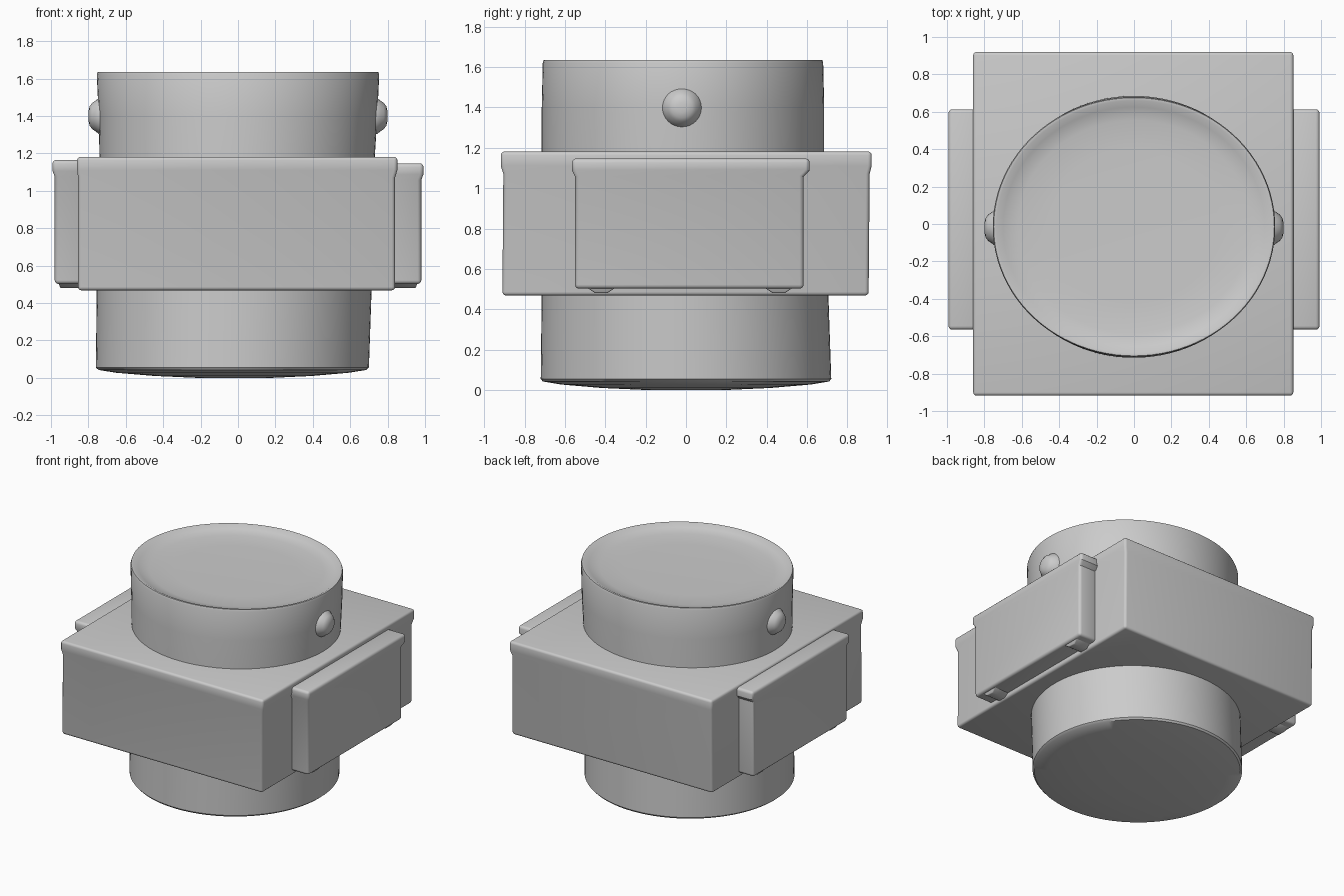
import bpy, bmesh, math

if "Cube" in bpy.data.objects:
    bpy.data.objects.remove(bpy.data.objects["Cube"])


def loft(name, rings, bevel=0.0):
    """Skin a stack of closed rings, cap both ends and round the sharp edges."""
    bm = bmesh.new()
    loops = [[bm.verts.new(p) for p in ring] for ring in rings]
    n = len(loops[0])
    for a, b in zip(loops, loops[1:]):
        for i in range(n):
            j = (i + 1) % n
            bm.faces.new((a[i], a[j], b[j], b[i]))
    bm.faces.new(loops[0][::-1])
    bm.faces.new(loops[-1])
    bmesh.ops.recalc_face_normals(bm, faces=bm.faces[:])
    if bevel:
        edges = [e for e in bm.edges if e.calc_face_angle(0) > math.radians(50)]
        bmesh.ops.bevel(bm, geom=edges, offset=bevel, segments=3,
                        profile=0.5, affect='EDGES', clamp_overlap=True)
    me = bpy.data.meshes.new(name)
    bm.to_mesh(me)
    bm.free()
    ob = bpy.data.objects.new(name, me)
    bpy.context.collection.objects.link(ob)
    bpy.ops.object.select_all(action='DESELECT')
    ob.select_set(True)
    bpy.context.view_layer.objects.active = ob
    bpy.ops.object.shade_smooth_by_angle(angle=math.radians(35))
    return ob


def rect(x0, x1, y0, y1, z):
    return [(x0, y0, z), (x1, y0, z), (x1, y1, z), (x0, y1, z)]


def ellipse(cx, cy, rx, ry, z, n=96):
    return [(cx + rx * math.cos(2 * math.pi * i / n),
             cy + ry * math.sin(2 * math.pi * i / n), z) for i in range(n)]


# Square body with a faint lip around the top
loft("body_block", [
    rect(-0.855, 0.84, -0.91, 0.905, 0.468),
    rect(-0.855, 0.84, -0.905, 0.91, 1.07),
    rect(-0.86, 0.852, -0.918, 0.92, 1.11),
    rect(-0.86, 0.852, -0.918, 0.92, 1.182),
], 0.018)

# Upper drum: slight flare, thin rim and a shallow dished top
loft("upper_drum", [ellipse(*r) for r in [
    (-0.005, -0.015, 0.735, 0.70, 1.16),
    (0.0, -0.015, 0.745, 0.70, 1.40),
    (0.0, -0.015, 0.755, 0.695, 1.62),
    (0.0, -0.015, 0.75, 0.69, 1.635),
    (0.0, -0.015, 0.735, 0.675, 1.635),
    (0.0, -0.015, 0.70, 0.64, 1.615),
    (0.0, -0.015, 0.62, 0.57, 1.60),
    (0.0, -0.015, 0.45, 0.41, 1.595),
]])

# Lower drum with a gently bulging underside
loft("lower_drum", [ellipse(*r) for r in [
    (-0.02, 0.0, 0.20, 0.20, 0.0),
    (-0.025, 0.0, 0.42, 0.42, 0.01),
    (-0.03, 0.0, 0.62, 0.62, 0.027),
    (-0.03, 0.0, 0.715, 0.71, 0.042),
    (-0.03, 0.0, 0.73, 0.72, 0.055),
    (-0.02, -0.005, 0.735, 0.71, 0.49),
]])

for side, s, top in (("left", -1, 1.165), ("right", 1, 1.147)):
    # Side plate with overhanging lip
    loft(side + "_plate", [
        rect(s * 0.82, s * 0.98, -0.55, 0.583, 0.502),
        rect(s * 0.82, s * 0.98, -0.55, 0.583, top - 0.09),
        rect(s * 0.82, s * 0.992, -0.565, 0.613, top - 0.06),
        rect(s * 0.82, s * 0.992, -0.565, 0.613, top),
    ], 0.02)
    # Low feet under the plate
    for tag, y in (("front", -0.42), ("back", 0.46)):
        loft(f"{side}_{tag}_foot", [
            rect(s * 0.83, s * 0.95, y - 0.03, y + 0.03, 0.48),
            rect(s * 0.83, s * 0.965, y - 0.09, y + 0.09, 0.52),
        ], 0.006)
    # Rounded stud on the side of the upper drum
    profile = [(0.70, 0.105), (0.745, 0.095), (0.762, 0.082), (0.78, 0.07),
               (0.793, 0.052), (0.80, 0.025)]
    loft(side + "_stud", [
        [(s * x, -0.02 + r * math.cos(2 * math.pi * i / 32),
          1.40 + r * math.sin(2 * math.pi * i / 32)) for i in range(32)]
        for x, r in profile])
